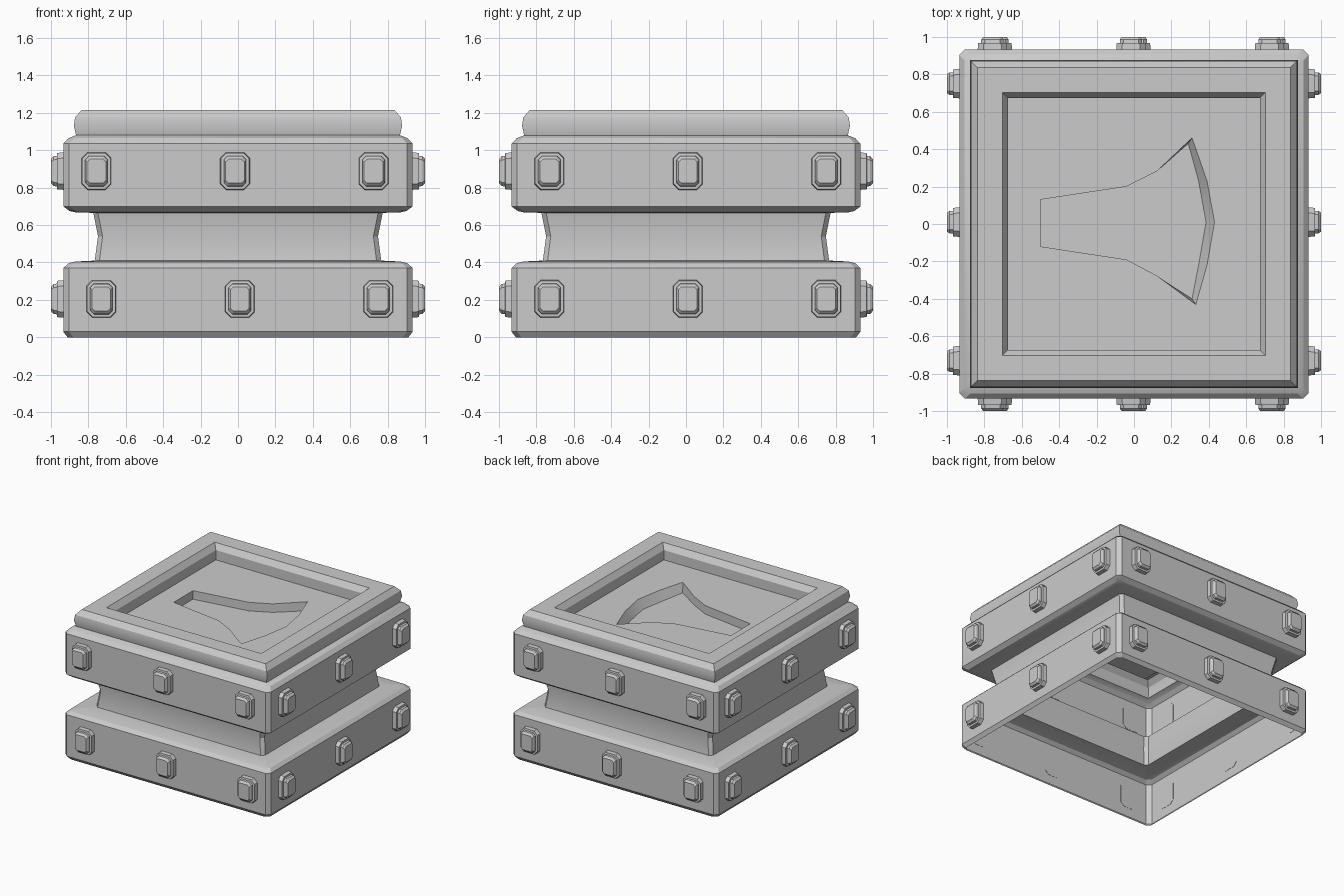
import bpy, bmesh
from math import radians
from mathutils import Matrix

if "Cube" in bpy.data.objects:
    bpy.data.objects.remove(bpy.data.objects["Cube"])


def finish(name, bm, smooth=None):
    me = bpy.data.meshes.new(name)
    bm.to_mesh(me)
    bm.free()
    ob = bpy.data.objects.new(name, me)
    bpy.context.collection.objects.link(ob)
    if smooth:
        bpy.ops.object.select_all(action='DESELECT')
        ob.select_set(True)
        bpy.context.view_layer.objects.active = ob
        bpy.ops.object.shade_smooth_by_angle(angle=radians(smooth))
    return ob


def octagon(hx, hy, c):
    """Rectangle outline with chamfered corners, counter-clockwise."""
    return [(hx - c, -hy), (hx, -hy + c), (hx, hy - c), (hx - c, hy),
            (-hx + c, hy), (-hx, hy - c), (-hx, -hy + c), (-hx + c, -hy)]


def loop(bm, pts, z):
    return [bm.verts.new((x, y, z)) for x, y in pts]


def bridge(bm, a, b):
    n = len(a)
    for i in range(n):
        bm.faces.new((a[i], a[(i + 1) % n], b[(i + 1) % n], b[i]))


def ring_edges(bm, ring):
    out = []
    for i, v in enumerate(ring):
        w = ring[(i + 1) % len(ring)]
        out.append(bm.edges.get((v, w)) or bm.edges.new((v, w)))
    return out


def shell(name, profile):
    """Open square shell through (half width, height, corner chamfer) steps."""
    bm = bmesh.new()
    rings = [loop(bm, octagon(h, h, c), z) for h, z, c in profile]
    for a, b in zip(rings, rings[1:]):
        bridge(bm, a, b)
    return finish(name, bm, 20)


# Lower band, concave neck and upper band
shell("lower_band", [(.91, 0, .03), (.933, .03, .03), (.933, .37, .03),
                     (.907, .395, .03), (.87, .405, .02), (.765, .41, .025)])
shell("neck", [(.765, .41, .025), (.748, .54, .025), (.773, .665, .025)])
shell("upper_band", [(.773, .665, .025), (.87, .668, .03), (.90, .675, .03),
                     (.933, .70, .03), (.933, 1.035, .03), (.905, 1.064, .03),
                     (.865, 1.08, .01)])

# Cap with a sunken panel and an engraved flared shape
FLOOR, DEEP = 1.09, 1.02
bm = bmesh.new()
rings = [loop(bm, [(h, -h), (h, h), (-h, h), (-h, -h)], z) for h, z in
         [(.865, 1.08), (.877, 1.13), (.87, 1.175), (.835, 1.215),
          (.703, 1.215), (.672, 1.17), (.672, FLOOR)]]
for a, b in zip(rings, rings[1:]):
    bridge(bm, a, b)
mark = [(-.5, -.12), (-.04, -.19), (.12, -.275), (.33, -.43), (.39, -.22),
        (.43, .01), (.39, .23), (.31, .46), (.12, .28), (-.04, .20), (-.5, .13)]
deep = [(x - .045 if 3 < i < 7 else x - .02 if i in (3, 7) else x,
         y + .03 if i == 3 else y - .03 if i == 7 else y)
        for i, (x, y) in enumerate(mark)]
rim, pit = loop(bm, mark, FLOOR), loop(bm, deep, DEEP)
bridge(bm, rim, pit)
bmesh.ops.triangle_fill(bm, use_beauty=True, normal=(0, 0, 1),
                        edges=ring_edges(bm, rings[-1]) + ring_edges(bm, rim))
bm.faces.new(pit)
finish("cap", bm, 25)


# Studs: chamfered plate with a tapered head, repeated on every side
def stud(bm, mat):
    levels = [(.079, .100, .03, .931), (.076, .097, .03, .966),
              (.060, .082, .02, .968), (.060, .080, .02, .985),
              (.050, .064, .015, 1.0)]
    rings = [loop(bm, octagon(a, b, c), d) for a, b, c, d in levels]
    bm.faces.new(rings[0][::-1])
    for a, b in zip(rings, rings[1:]):
        bridge(bm, a, b)
    bm.faces.new(rings[-1])
    bmesh.ops.transform(bm, matrix=mat, verts=[v for r in rings for v in r])


up = Matrix.Rotation(radians(90), 4, 'X')
sides = {"front": 0, "right": 90, "back": 180, "left": 270}
for side, ang in sides.items():
    bm = bmesh.new()
    flip = 1 if ang < 180 else -1
    for z, mid in ((.205, .01), (.888, -.016 if ang % 180 == 0 else .01)):
        for u in (-.74, 0, .74):
            stud(bm, Matrix.Rotation(radians(ang), 4, 'Z')
                 @ Matrix.Translation((flip * (u + mid), 0, z)) @ up)
    finish(side + "_studs", bm)
